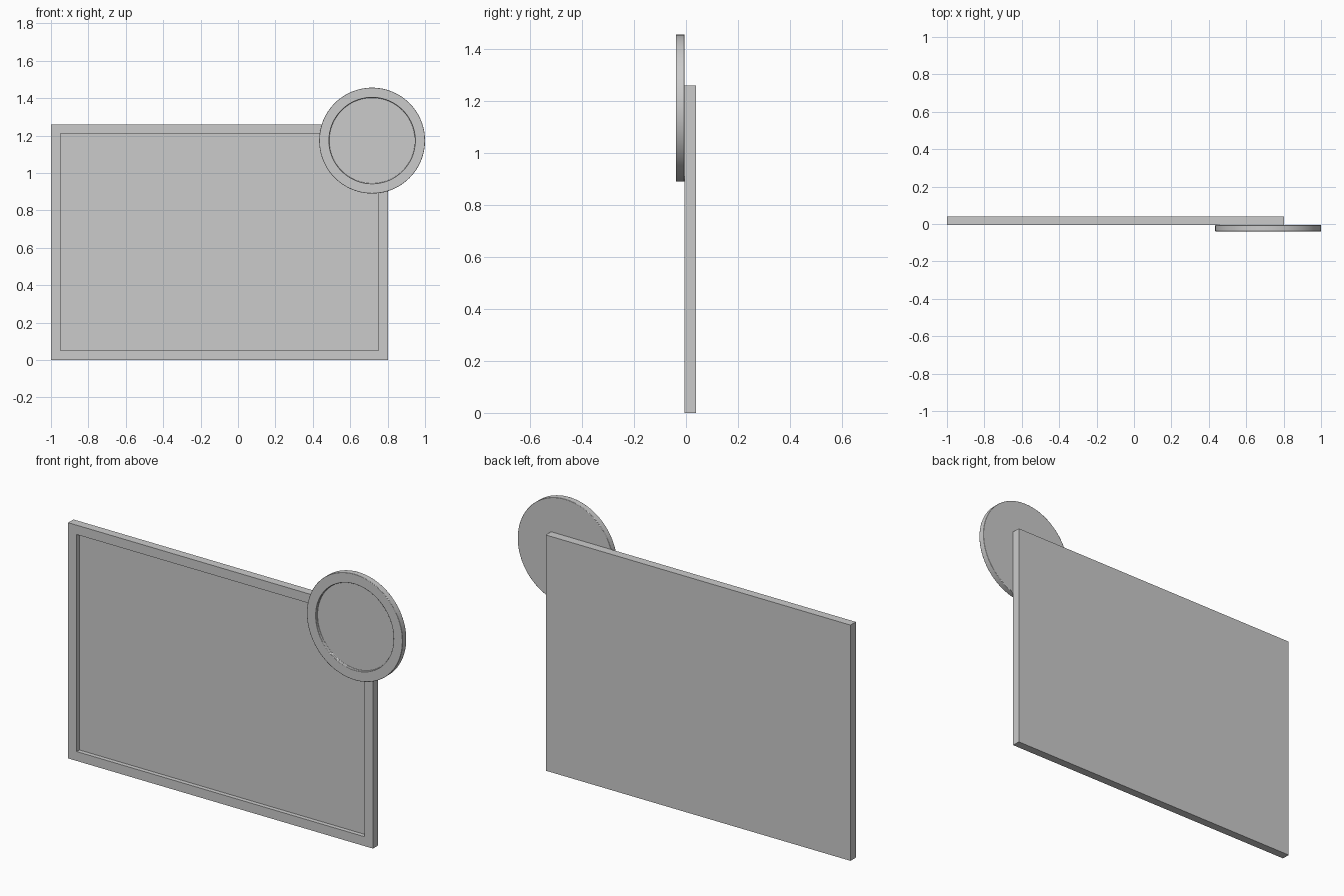
import bpy, bmesh, math

if "Cube" in bpy.data.objects:
    bpy.data.objects.remove(bpy.data.objects["Cube"])

Y_BACK, Y_JOIN, Y_FRONT = 0.039, -0.006, -0.039


def tray(name, outline, y_front, y_back, rim, depth, soften=0.0):
    """Extrude an x-z outline along y and sink a recess into its front face."""
    bm = bmesh.new()
    front = bm.faces.new([bm.verts.new((x, y_front, z)) for x, z in outline])
    if front.normal.y > 0 or front.calc_center_median() is None:
        front.normal_flip()
    # back and side walls
    ring = list(front.verts)
    back = [bm.verts.new((v.co.x, y_back, v.co.z)) for v in ring]
    n = len(ring)
    for i in range(n):
        j = (i + 1) % n
        bm.faces.new((ring[i], ring[j], back[j], back[i]))
    bm.faces.new(back)
    bmesh.ops.recalc_face_normals(bm, faces=bm.faces)
    # rim, then recess walls and floor
    bmesh.ops.inset_region(bm, faces=[front], thickness=rim, use_even_offset=True)
    floor = bmesh.ops.extrude_discrete_faces(bm, faces=[front])["faces"][0]
    for v in floor.verts:
        v.co.y += depth
    bmesh.ops.recalc_face_normals(bm, faces=bm.faces)
    mesh = bpy.data.meshes.new(name)
    bm.to_mesh(mesh)
    bm.free()
    obj = bpy.data.objects.new(name, mesh)
    bpy.context.collection.objects.link(obj)
    if soften:
        bev = obj.modifiers.new("soft_edges", 'BEVEL')
        bev.width, bev.segments = soften, 2
        bev.limit_method, bev.angle_limit = 'ANGLE', math.radians(40)
    return obj


# rectangular framed panel
tray("framed_panel", [(-1.0, 0.0), (0.802, 0.0), (0.802, 1.26), (-1.0, 1.26)],
     Y_JOIN, Y_BACK, 0.05, 0.023)

# round badge overlapping the upper right corner
R, CX, CZ, SEG = 0.283, 0.717, 1.173, 96
circle = [(CX + R * math.cos(2 * math.pi * i / SEG),
           CZ + R * math.sin(2 * math.pi * i / SEG)) for i in range(SEG)]
badge = tray("round_badge", circle, Y_FRONT, Y_JOIN, 0.053, 0.014, 0.002)
bpy.context.view_layer.objects.active = badge
badge.select_set(True)
bpy.ops.object.shade_smooth_by_angle(angle=math.radians(30))
